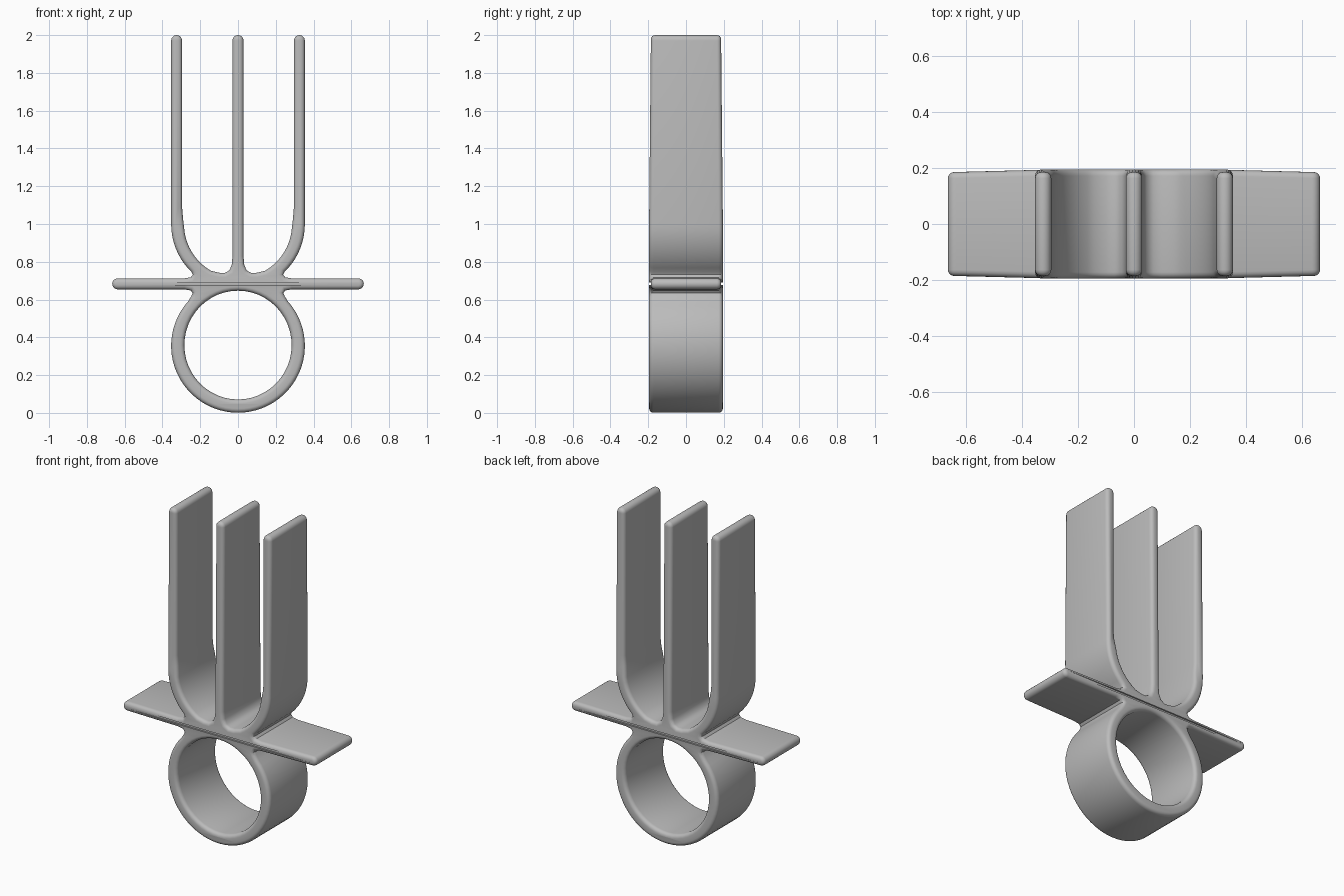
import bpy, bmesh, math
from mathutils import Matrix

cube = bpy.data.objects.get("Cube")
if cube:
    bpy.data.objects.remove(cube, do_unlink=True)

HALF = 0.029      # half thickness of the blades
ROUND = 0.022     # edge rounding
DEPTH = 0.186     # half width along y
BOWL_Z, RING_Z, RADIUS = 1.0, 0.355, 0.354

grey = bpy.data.materials.new("grey")
grey.use_nodes = True
colour = (0.5, 0.5, 0.5, 1)
grey.diffuse_color = colour
grey.node_tree.nodes["Principled BSDF"].inputs["Base Color"].default_value = colour


def arc(cx, cz, r, start, end, n, rz=None):
    angles = [math.radians(start + (end - start) * i / n) for i in range(n + 1)]
    return [(cx + r * math.cos(a), cz + (rz or r) * math.sin(a)) for a in angles]


# Right half of the outline, from the middle blade tip round to the ring bottom
half = arc(0, 2 - HALF, HALF, 90, 0, 5)
half += [(0.029, 0.83), (0.033, 0.785), (0.045, 0.755), (0.07, 0.741), (0.10, 0.742)]
half += arc(0, BOWL_Z, 0.286, -60, -8, 9)
half += [(0.291, 1.03), (0.296, 1.09)]
half += arc(0.325, 2 - HALF, HALF, 180, 0, 10)
half += arc(0, BOWL_Z, RADIUS, 0, -41, 8)
half += [(0.247, 0.747), (0.239, 0.732), (0.25, 0.718), (0.285, 0.712)]
half += arc(0.637, 0.683, HALF, 90, -90, 10)
half += [(0.285, 0.654), (0.25, 0.648), (0.24, 0.634), (0.247, 0.618)]
half += arc(0, RING_Z, RADIUS, 42, -90, 24)

# Mirror to a closed outline, and add the finger hole
outline = half + [(-x, z) for x, z in reversed(half[1:-1])]
hole = arc(0, 0.359, 0.284, 0, 360, 48, 0.288)[:-1]

curve = bpy.data.curves.new("outline", "CURVE")
curve.dimensions = "2D"
curve.fill_mode = "BOTH"
curve.extrude = DEPTH - ROUND
curve.bevel_depth = ROUND
curve.bevel_resolution = 3
curve.offset = -ROUND
for points in (outline, hole):
    spline = curve.splines.new("POLY")
    spline.points.add(len(points) - 1)
    for p, (x, z) in zip(spline.points, points):
        p.co = (x, z, 0, 1)
    spline.use_cyclic_u = True

helper = bpy.data.objects.new("outline", curve)
bpy.context.collection.objects.link(helper)
bpy.context.view_layer.update()
mesh = bpy.data.meshes.new_from_object(
    helper.evaluated_get(bpy.context.evaluated_depsgraph_get()))
bpy.data.objects.remove(helper, do_unlink=True)

# Weld, stand upright and swell the ring and bowl slightly
bm = bmesh.new()
bm.from_mesh(mesh)
bmesh.ops.remove_doubles(bm, verts=bm.verts, dist=0.0002)
bm.transform(Matrix.Rotation(math.pi / 2, 4, "X"))
for v in bm.verts:
    if abs(v.co.x) < 0.36 and v.co.z < 1.02:
        v.co.y *= 1.05
bmesh.ops.recalc_face_normals(bm, faces=bm.faces)
bm.to_mesh(mesh)
bm.free()

mesh.name = "bladed_ring"
mesh.materials.clear()
mesh.materials.append(grey)
body = bpy.data.objects.new("bladed_ring", mesh)
bpy.context.collection.objects.link(body)
bpy.ops.object.select_all(action="DESELECT")
body.select_set(True)
bpy.context.view_layer.objects.active = body
bpy.ops.object.shade_smooth_by_angle(angle=math.radians(40))
